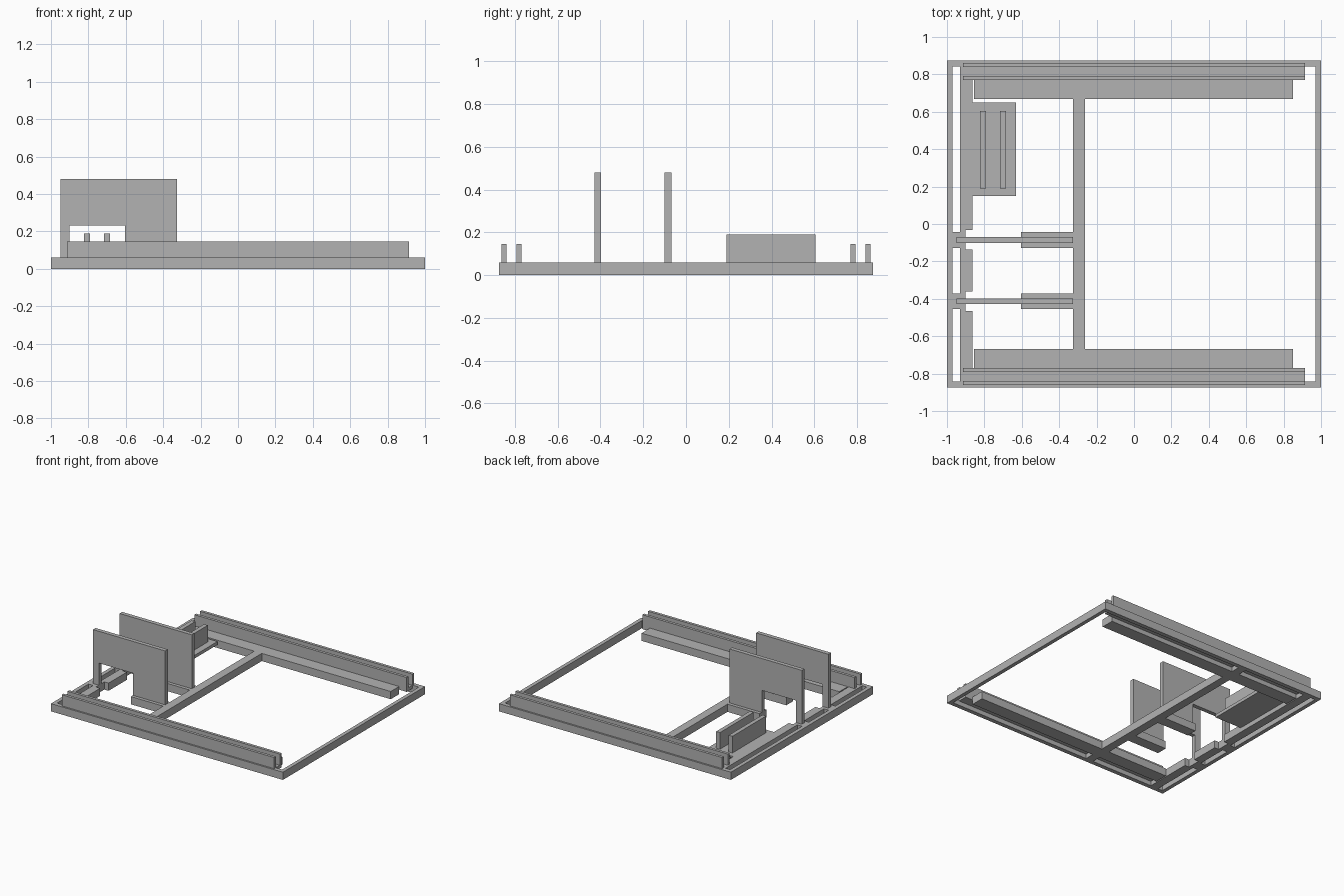
import bpy
import bmesh

if "Cube" in bpy.data.objects:
    bpy.data.objects.remove(bpy.data.objects["Cube"], do_unlink=True)

grey = bpy.data.materials.new("plain grey")
grey.use_nodes = True
grey.diffuse_color = (0.45, 0.45, 0.45, 1)
grey.node_tree.nodes["Principled BSDF"].inputs["Base Color"].default_value = grey.diffuse_color

BASE = 0.06    # top of the base frame
FLOOR = 0.035  # underside of raised floors


def prism(name, outline, axis, lo, hi):
    """Extrude an outline along an axis: 'x' takes (y, z), 'y' (x, z), 'z' (x, y)."""
    place = {"x": lambda a, b, t: (t, a, b),
             "y": lambda a, b, t: (a, t, b),
             "z": lambda a, b, t: (a, b, t)}[axis]
    bm = bmesh.new()
    ends = [[bm.verts.new(place(a, b, t)) for a, b in outline] for t in (lo, hi)]
    for end in ends:
        bm.faces.new(end)
    count = len(outline)
    for i in range(count):
        j = (i + 1) % count
        bm.faces.new((ends[0][i], ends[0][j], ends[1][j], ends[1][i]))
    bmesh.ops.recalc_face_normals(bm, faces=bm.faces)
    mesh = bpy.data.meshes.new(name)
    bm.to_mesh(mesh)
    bm.free()
    mesh.materials.append(grey)
    obj = bpy.data.objects.new(name, mesh)
    bpy.context.collection.objects.link(obj)
    return obj


def box(name, x0, x1, y0, y1, z0, z1):
    return prism(name, [(x0, y0), (x1, y0), (x1, y1), (x0, y1)], "z", z0, z1)


# Outer frame sides
box("left_frame_side", 0.97, 1, -0.875, 0.875, 0, BASE)
box("right_frame_side", -1, -0.97, -0.875, 0.875, 0, BASE)

# Front and back: frame rail, raised U channel, and inner ledge
for side, s in (("front", -1), ("back", 1)):
    box(side + "_frame_rail", -0.97, 0.97, s * 0.842, s * 0.875, 0, BASE)
    channel = [(s * y, z) for y, z in (
        (0.77, FLOOR), (0.862, FLOOR), (0.862, 0.147), (0.84, 0.147),
        (0.84, BASE), (0.792, BASE), (0.792, 0.147), (0.77, 0.147))]
    prism(side + "_channel", channel, "x", -0.915, 0.915)
    box(side + "_ledge", -0.855, 0.85, s * 0.667, s * 0.77, 0, BASE)

# Cross beam joining the front and back rails
box("cross_beam", -0.327, -0.262, -0.842, 0.842, 0, BASE)

# Long beam beside the right side, notched at each upright
posts = (("front", -0.413), ("back", -0.085))
beam = [(-0.93, 0.842), (-0.93, -0.842), (-0.863, -0.842)]
for _, y in posts:
    beam += [(-0.863, y - 0.052), (-0.9, y - 0.052),
             (-0.9, y + 0.052), (-0.863, y + 0.052)]
beam.append((-0.863, 0.842))
prism("slotted_beam", beam, "z", 0, BASE)

# Two uprights, each an arch-cut panel standing on a foot and a bracket
panel = [(-0.95, BASE), (-0.9, BASE), (-0.9, 0.232), (-0.605, 0.232),
         (-0.605, BASE), (-0.327, BASE), (-0.327, 0.48), (-0.95, 0.48)]
for side, y in posts:
    prism(side + "_upright_panel", panel, "y", y - 0.016, y + 0.016)
    box(side + "_upright_foot", -0.97, -0.93, y - 0.042, y + 0.042, 0, BASE)
    box(side + "_upright_bracket", -0.605, -0.327, y - 0.042, y + 0.042, 0, BASE)

# Small tray with two parallel fins
box("tray", -0.863, -0.632, 0.15, 0.65, FLOOR, BASE)
for name, x in (("outer_fin", -0.808), ("inner_fin", -0.7)):
    box(name, x - 0.016, x + 0.016, 0.19, 0.605, BASE, 0.19)
